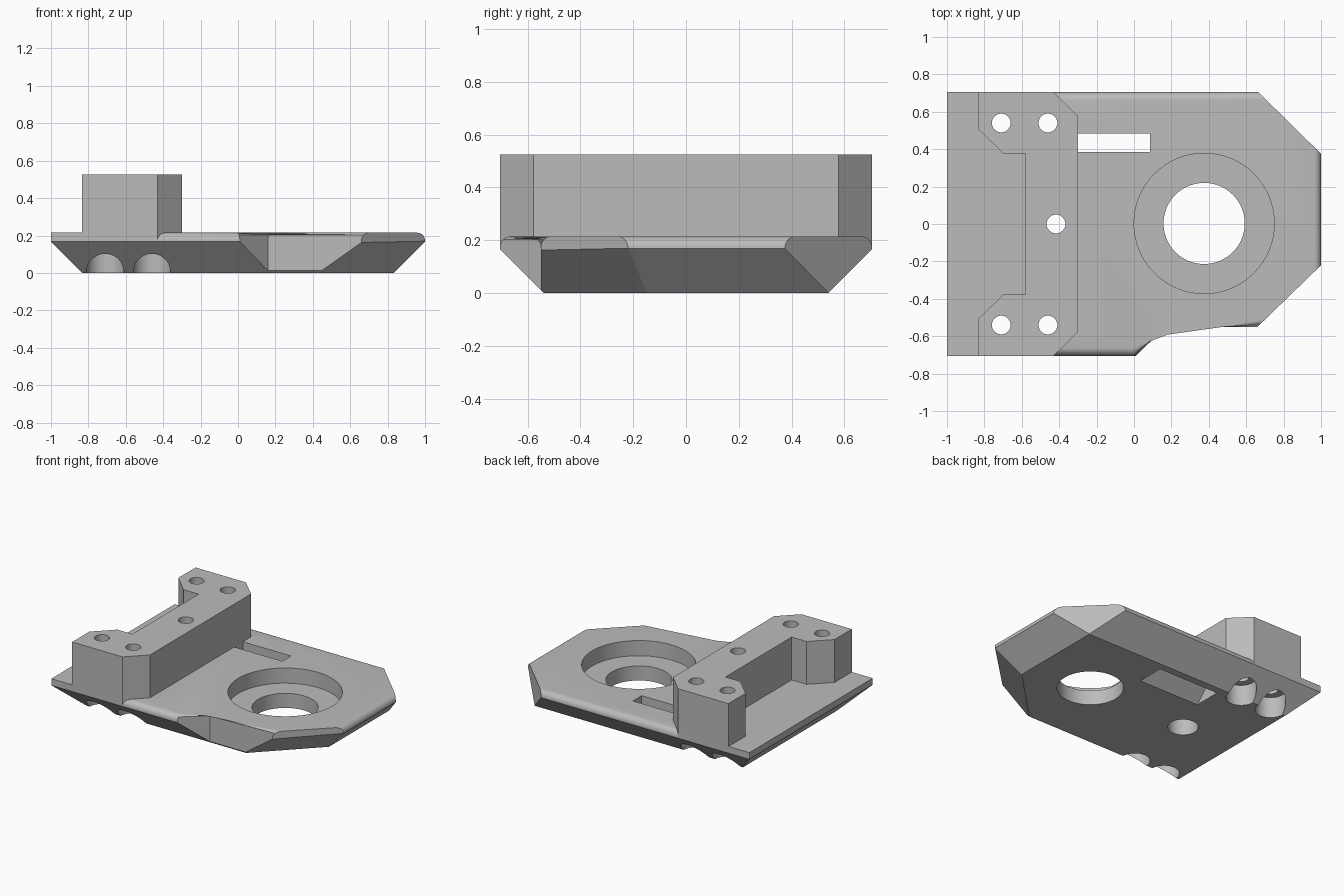
import bpy
import bmesh
import math

cube = bpy.data.objects.get("Cube")
if cube:
    bpy.data.objects.remove(cube, do_unlink=True)

grey = bpy.data.materials.new("plain grey")
grey.use_nodes = True
GREY = (0.5, 0.5, 0.5, 1)
grey.diffuse_color = GREY
grey.node_tree.nodes["Principled BSDF"].inputs["Base Color"].default_value = GREY

LOW, TOP, TALL = -0.1, 0.215, 0.525


def finish(name, bm):
    bmesh.ops.recalc_face_normals(bm, faces=bm.faces)
    mesh = bpy.data.meshes.new(name)
    bm.to_mesh(mesh)
    bm.free()
    mesh.materials.append(grey)
    obj = bpy.data.objects.new(name, mesh)
    bpy.context.collection.objects.link(obj)
    return obj


def loft(rings):
    """Closed solid through rings given as (z, outline) pairs."""
    bm = bmesh.new()
    rows = [[bm.verts.new((x, y, z)) for x, y in pts] for z, pts in rings]
    n = len(rows[0])
    for a, b in zip(rows, rows[1:]):
        for i in range(n):
            j = (i + 1) % n
            bm.faces.new((a[i], a[j], b[j], b[i]))
    bm.faces.new(rows[0][::-1])
    bm.faces.new(rows[-1])
    return bm


def circle(x, y, r, n=64):
    return [(x + r * math.cos(math.tau * i / n), y + r * math.sin(math.tau * i / n))
            for i in range(n)]


def combine(target, other, operation):
    mod = target.modifiers.new(operation.lower(), "BOOLEAN")
    mod.operation = operation
    mod.solver = "EXACT"
    mod.object = other
    bpy.context.view_layer.objects.active = target
    bpy.ops.object.modifier_apply(modifier=mod.name)
    bpy.data.objects.remove(other, do_unlink=True)


def drill(target, x, y, r, z0, z1):
    pts = circle(x, y, r)
    combine(target, finish("drill", loft([(z0, pts), (z1, pts)])), "DIFFERENCE")


# Front part of the plate, with rounded top edges except on the two cut corners
outline = [(-0.5, -0.705), (0.01, -0.705), (0.16, -0.55), (0.66, -0.55),
           (1, -0.22), (1, 0.375), (0.665, 0.705), (-0.5, 0.705)]
bm = loft([(LOW, outline), (TOP, outline)])
rounded = []
for e in bm.edges:
    a, b = (v.co for v in e.verts)
    if min(a.z, b.z) < TOP - 0.01:
        continue
    cut_corner = abs(a.x - b.x) > 0.2 and abs(a.y - b.y) > 0.2
    rear = max(a.x, b.x) < -0.4
    if not cut_corner and not rear:
        rounded.append(e)
bmesh.ops.bevel(bm, geom=rounded, offset=0.042, offset_type="OFFSET", segments=6,
                profile=0.5, affect="EDGES")
body = finish("mounting_plate", bm)

# Square-edged rear part of the plate
strip = [(-1, -0.705), (-0.43, -0.705), (-0.43, 0.705), (-1, 0.705)]
combine(body, finish("rear_plate", loft([(LOW, strip), (TOP, strip)])), "UNION")

# Raised block, mirrored about the long axis
half = [(-0.3, 0.577), (-0.43, 0.705), (-0.833, 0.705), (-0.833, 0.508),
        (-0.70, 0.378), (-0.58, 0.378)]
block = half + [(x, -y) for x, y in reversed(half)]
combine(body, finish("raised_block", loft([(LOW, block), (TALL, block)])), "UNION")


# Sloped underside: a solid widening upward at 45 degrees trims everything
def underside(z):
    x, y = 0.832 + z, 0.538 + z
    diagonal = 0.98 + math.sqrt(2) * z
    return [(-x, -y), (diagonal - y, -y), (x, x - diagonal), (x, y), (-x, y)]


combine(body, finish("underside", loft([(z, underside(z)) for z in (0, 0.7)])), "INTERSECT")

# Screw holes with wide recesses below
screws = [(x, y) for x in (-0.71, -0.46) for y in (-0.54, 0.54)] + [(-0.417, 0)]
for x, y in screws:
    drill(body, x, y, 0.05, LOW, 0.7)
    drill(body, x, y, 0.1, LOW, 0.15)

# Large stepped round opening
drill(body, 0.375, 0.003, 0.217, LOW, 0.7)
drill(body, 0.375, 0.003, 0.375, 0.105, 0.7)


# Slot that flares out towards the bottom
def slot(flare):
    return [(-0.3, 0.385 - flare), (0.085 + flare, 0.385 - flare),
            (0.085 + flare, 0.485), (-0.3, 0.485)]


combine(body, finish("slot", loft([(-0.02, slot(0.12)), (0.1, slot(0)), (0.3, slot(0))])),
        "DIFFERENCE")

for o in bpy.context.selected_objects:
    o.select_set(False)
body.select_set(True)
bpy.context.view_layer.objects.active = body
bpy.ops.object.shade_smooth_by_angle(angle=math.radians(30))
